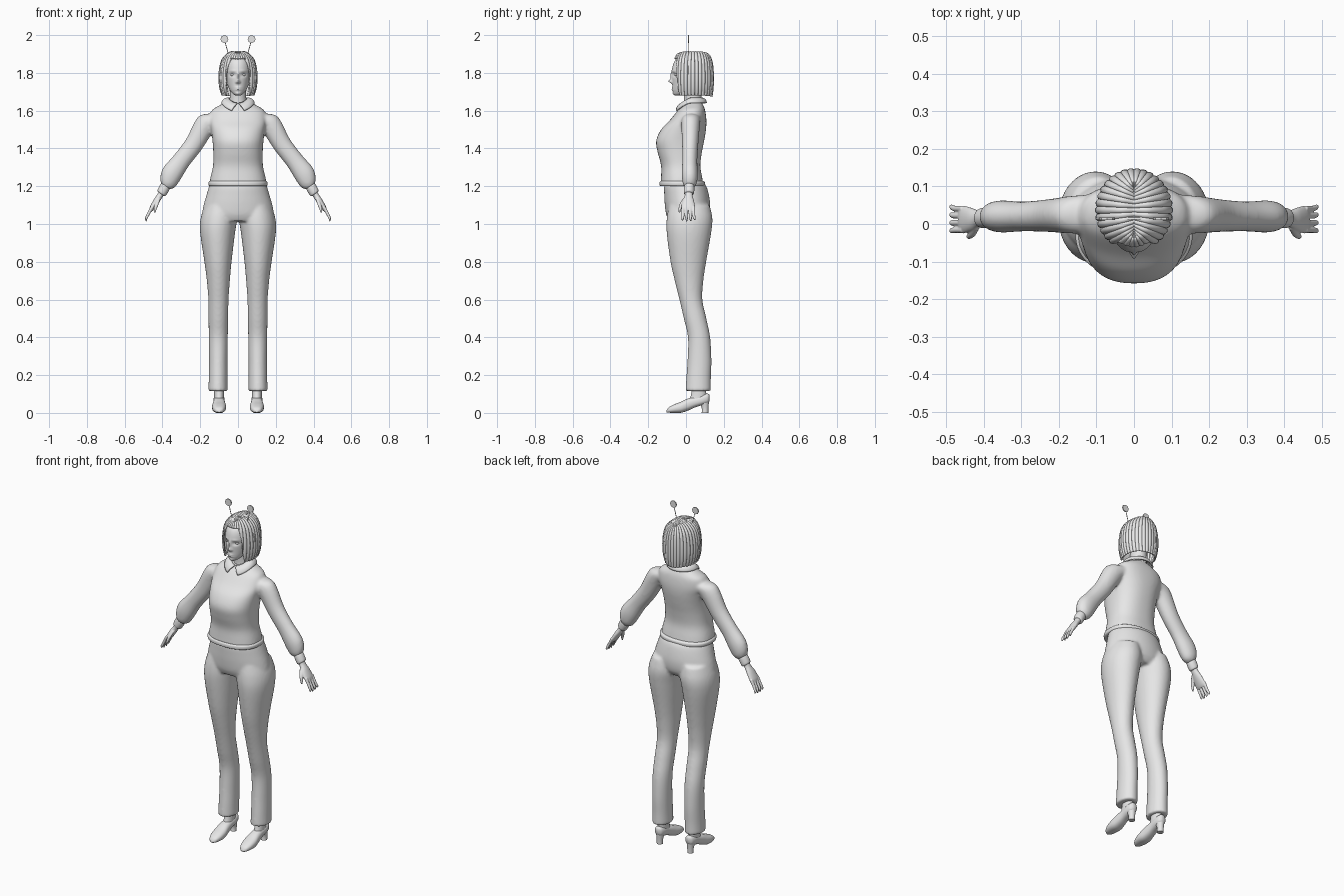
import bpy, bmesh, math
from mathutils import Vector, Matrix

cube = bpy.data.objects.get("Cube")
if cube:
    bpy.data.objects.remove(cube, do_unlink=True)

grey = bpy.data.materials.new("plain light grey")
grey.use_nodes = True
grey.diffuse_color = (0.8, 0.8, 0.8, 1)
grey.node_tree.nodes["Principled BSDF"].inputs["Base Color"].default_value = (0.8, 0.8, 0.8, 1)

X, Y, Z = Vector((1, 0, 0)), Vector((0, 1, 0)), Vector((0, 0, 1))


def spline(keys, sub):
    """Smooth curve through tuples of any length."""
    pts = [keys[0], *keys, keys[-1]]
    out = []
    for i in range(len(keys) - 1):
        for k in range(sub):
            t = k / sub
            out.append([(2 * b + (c - a) * t + (2 * a - 5 * b + 4 * c - d) * t ** 2
                         + (3 * b - a - 3 * c + d) * t ** 3) / 2
                        for a, b, c, d in zip(*pts[i:i + 4])])
    return out + [list(keys[-1])]


def grid_faces(bm, rows, closed=True):
    n = len(rows[0])
    for a, b in zip(rows, rows[1:]):
        for i in range(n if closed else n - 1):
            j = (i + 1) % n
            bm.faces.new((a[i], a[j], b[j], b[i]))


def loft(bm, keys, u=X, v=Y, n=32, sub=5, power=2.0, side=1):
    """Closed skin over ellipses (x, y, z, radius along u, radius along v)."""
    rows = []
    for x, y, z, ru, rv in spline(keys, sub):
        row = []
        for i in range(n):
            c, s = math.cos(math.tau * i / n), math.sin(math.tau * i / n)
            p = Vector((x, y, z))
            p += u * ru * math.copysign(abs(c) ** (2 / power), c)
            p += v * rv * math.copysign(abs(s) ** (2 / power), s)
            row.append(bm.verts.new((p.x * side, p.y, p.z)))
        rows.append(row)
    grid_faces(bm, rows)
    bm.faces.new(rows[0])
    bm.faces.new(rows[-1])


def upright(rows, x=0):
    """Rows (z, half width, front, back) as ellipses for loft."""
    return [(x, (f + b) / 2, z, w, (b - f) / 2) for z, w, f, b in rows]


def finish(name, bm, voxel=0, relax=0, thick=0):
    bmesh.ops.recalc_face_normals(bm, faces=bm.faces[:])
    me = bpy.data.meshes.new(name)
    bm.to_mesh(me)
    bm.free()
    me.shade_smooth()
    me.set_sharp_from_angle(angle=math.radians(45))
    me.materials.append(grey)
    ob = bpy.data.objects.new(name, me)
    bpy.context.collection.objects.link(ob)
    if voxel:
        mod = ob.modifiers.new("blend", 'REMESH')
        mod.mode = 'VOXEL'
        mod.voxel_size = voxel
        mod.use_smooth_shade = True
    if relax:
        mod = ob.modifiers.new("relax", 'SMOOTH')
        mod.factor = 0.5
        mod.iterations = relax
    if thick:
        mod = ob.modifiers.new("thickness", 'SOLIDIFY')
        mod.thickness = thick
        mod.offset = 0
    return ob


# Sweater: torso and sleeves blended into one skin
arm_u = Vector((0.8, 0, 0.6))
bm = bmesh.new()
loft(bm, upright([(1.21, .152, -.135, .092), (1.25, .145, -.132, .085), (1.31, .132, -.132, .076),
                  (1.38, .131, -.15, .084), (1.44, .135, -.158, .096), (1.5, .143, -.132, .106),
                  (1.55, .152, -.085, .108), (1.6, .14, -.045, .102), (1.627, .1, -.02, .092),
                  (1.65, .055, -.005, .08)]), n=48, power=2.35)
for side in (1, -1):
    loft(bm, [(.1, .03, 1.56, .04, .05), (.165, .025, 1.535, .056, .05), (.235, .022, 1.42, .05, .043),
              (.3, .02, 1.335, .049, .04), (.35, .02, 1.267, .056, .043), (.373, .02, 1.222, .048, .038),
              (.387, .018, 1.197, .026, .026)], u=arm_u, side=side)
finish("sweater", bm, voxel=.008, relax=7)

# Rolled hem at the bottom of the sweater
bm = bmesh.new()
loft(bm, upright([(1.2, .148, -.133, .092), (1.205, .155, -.14, .1), (1.22, .156, -.14, .1),
                  (1.228, .148, -.134, .09)]), n=64, power=2.35)
finish("sweater_hem", bm)

# Cuffs
for side, label in ((1, "left"), (-1, "right")):
    bm = bmesh.new()
    loft(bm, [(.38, .017, 1.207, .022, .022), (.386, .017, 1.197, .028, .027), (.403, .016, 1.167, .027, .027),
              (.408, .016, 1.16, .021, .022)], u=arm_u, side=side)
    finish(label + "_cuff", bm)

    # Hand: palm, four fingers and thumb
    bm = bmesh.new()
    loft(bm, [(.398, .015, 1.18, .018, .021), (.413, .014, 1.15, .016, .021), (.433, .012, 1.12, .016, .031),
              (.455, .012, 1.085, .013, .037), (.463, .012, 1.07, .008, .034)], u=arm_u, n=24, side=side)
    for i in range(4):
        y = -.016 + .019 * i
        tip = 1.012 + .006 * abs(i - 1.3)
        loft(bm, [(.455, y, 1.09, .009, .008), (.475, y, 1.052, .008, .0078),
                  (.486, y * 1.1, 1.03, .007, .007), (.487, y * 1.15, tip, .004, .004)],
             n=12, u=arm_u, side=side)
    loft(bm, [(.42, -.004, 1.135, .011, .011), (.43, -.024, 1.105, .01, .01), (.438, -.032, 1.08, .008, .008),
              (.441, -.035, 1.06, .004, .004)], n=12, side=side)
    finish(label + "_hand", bm, voxel=.0025, relax=3)

# Trousers: hips and both legs blended
bm = bmesh.new()
loft(bm, upright([(1.225, .143, -.1, .085), (1.2, .153, -.115, .108), (1.15, .168, -.115, .122),
                  (1.1, .182, -.112, .128), (1.05, .19, -.105, .122), (1.015, .178, -.09, .1)]), n=48)
leg = [(1.1, .01, .175, -.09, .125), (1.03, .004, .198, -.102, .14), (.95, .016, .2, -.102, .133),
       (.8, .034, .178, -.082, .107), (.7, .043, .165, -.06, .092), (.6, .05, .157, -.035, .087),
       (.5, .052, .156, -.012, .108), (.4, .054, .155, .01, .128), (.28, .056, .154, .008, .135),
       (.18, .056, .155, .001, .132), (.115, .055, .157, -.003, .132)]
for side in (1, -1):
    loft(bm, [((a + b) / 2, (f + k) / 2, z, (b - a) / 2, (k - f) / 2) for z, a, b, f, k in leg], side=side)
finish("trousers", bm, voxel=.008, relax=5)

# Shoes and ankles
shoe = [(-.102, .003, .014, .008), (-.09, .001, .03, .023), (-.06, 0, .046, .034), (-.025, .001, .06, .037),
        (.01, .012, .076, .033), (.05, .03, .087, .029), (.09, .042, .098, .029), (.115, .05, .102, .023),
        (.125, .065, .095, .01)]
for side, label in ((1, "left"), (-1, "right")):
    bm = bmesh.new()
    loft(bm, [(.1, y, (a + b) / 2, w, (b - a) / 2) for y, a, b, w in shoe], v=Z, power=2.4, side=side)
    finish(label + "_shoe", bm)
    bm = bmesh.new()
    loft(bm, upright([(0, .017, .083, .118), (.03, .018, .082, .119), (.075, .026, .06, .123)], x=.1), side=side)
    finish(label + "_heel", bm)
    bm = bmesh.new()
    loft(bm, upright([(.05, .026, .01, .11), (.09, .026, .025, .108), (.15, .027, .035, .105)], x=.1), side=side)
    finish(label + "_ankle", bm)

# Neck
bm = bmesh.new()
loft(bm, upright([(1.62, .052, -.012, .085), (1.66, .044, -.01, .082), (1.74, .042, -.015, .085)]))
finish("neck", bm)

# Head, then raised and pressed face details (x, z, width, height, outward)
bm = bmesh.new()
loft(bm, upright([(1.681, .014, -.058, -.025), (1.69, .028, -.066, .005), (1.71, .044, -.07, .045),
                  (1.74, .057, -.072, .085), (1.78, .065, -.074, .102), (1.825, .07, -.073, .115),
                  (1.865, .064, -.058, .11), (1.89, .045, -.025, .08), (1.902, .012, .01, .04)]),
     n=160, sub=9)
dabs = [(0, 1.755, .009, .01, .018), (0, 1.783, .007, .022, .009), (.029, 1.79, .015, .01, -.009),
        (0, 1.716, .016, .009, .007), (0, 1.717, .018, .003, -.004), (.009, 1.75, .006, .005, .005),
        (.028, 1.81, .02, .006, .003), (0, 1.69, .014, .008, .004)]
for vert in bm.verts:
    if vert.co.y < 0:
        x, z = abs(vert.co.x), vert.co.z
        vert.co.y -= sum(out * math.exp(-((x - cx) / w) ** 2 - ((z - cz) / h) ** 2)
                         for cx, cz, w, h, out in dabs)
finish("head", bm)

# Eyes
bm = bmesh.new()
for side in (1, -1):
    bmesh.ops.create_uvsphere(bm, u_segments=24, v_segments=12, radius=.012,
                              matrix=Matrix.Translation((.029 * side, -.049, 1.79)) @ Matrix.Diagonal((1.1, 1, .6, 1)))
finish("eyes", bm)

# Bob of hair: strands fall from a centre parting and open around the face
fall = spline([(0, 1.902), (.4, 1.909), (.8, 1.875), (.96, 1.825), (1, 1.77), (.95, 1.72), (.83, 1.68)], 10)
strands, steps = 34, 30
around = strands * 8
bm = bmesh.new()
rows = [[] for _ in range(steps + 1)]
for i in range(around):
    a = math.tau * i / around
    ridge = abs(math.sin(strands * a / 2)) - .6
    off = math.degrees(min(a, math.tau - a))
    k = min(max((off - 27) / 23, 0), 1)
    end = .31 + (.68 + .02 * ridge) * k * k * (3 - 2 * k)
    for j, row in enumerate(rows):
        f = end * j / steps * (len(fall) - 1)
        lo = min(int(f), len(fall) - 2)
        s, z = (p + (q - p) * (f - lo) for p, q in zip(fall[lo], fall[lo + 1]))
        s *= 1 + .06 * ridge
        row.append(bm.verts.new((.098 * s * math.sin(a), .037 - .107 * (.55 + .45 * s) * math.cos(a),
                                 z + .007 * ridge * (1 - s) - .012 * math.cos(a) ** 4 * (1 - s / 2))))
grid_faces(bm, rows)
bmesh.ops.remove_doubles(bm, verts=bm.verts[:], dist=.00005)
finish("hair", bm, thick=.007)

# Shirt collar with two points at the front
bm = bmesh.new()
rows = []
for j in range(7):
    t = j / 6
    row = []
    for i in range(65):
        start = math.radians(4 + 19 * t)
        a = start + (math.tau - 2 * start) * i / 64
        front = max(math.cos(a), 0)
        bulge = .006 * math.sin(math.pi * t)
        row.append(bm.verts.new(((.05 + .035 * t + bulge) * math.sin(a),
                                 .03 - .005 * t - (.05 + .032 * t + bulge) * math.cos(a),
                                 1.666 - .026 * t + bulge - (.028 + .018 * t) * front ** 1.5)))
    rows.append(row)
grid_faces(bm, rows, closed=False)
finish("collar", bm, thick=.008)

# Headband with two bobbing stalks
band = bpy.data.curves.new("headband", 'CURVE')
band.dimensions = '3D'
band.bevel_depth = .004
line = band.splines.new('POLY')
line.points.add(32)
for i, point in enumerate(line.points):
    a = math.pi * (i / 32 - .5)
    point.co = (.099 * math.sin(a), .014, 1.79 + .122 * math.cos(a), 1)
band.materials.append(grey)
bpy.context.collection.objects.link(bpy.data.objects.new("headband", band))
for side, label in ((1, "left"), (-1, "right")):
    bm = bmesh.new()
    loft(bm, [(.05, .014, 1.895, .002, .002), (.068, .014, 1.962, .002, .002)], n=8, side=side)
    finish(label + "_stalk", bm)
    bm = bmesh.new()
    bmesh.ops.create_cone(bm, cap_ends=True, segments=8, radius1=.021, radius2=.021, depth=.006,
                          matrix=Matrix.Translation((.072 * side, .014, 1.979)) @ Matrix.Rotation(math.pi / 2, 4, 'X'))
    finish(label + "_bobble", bm)
